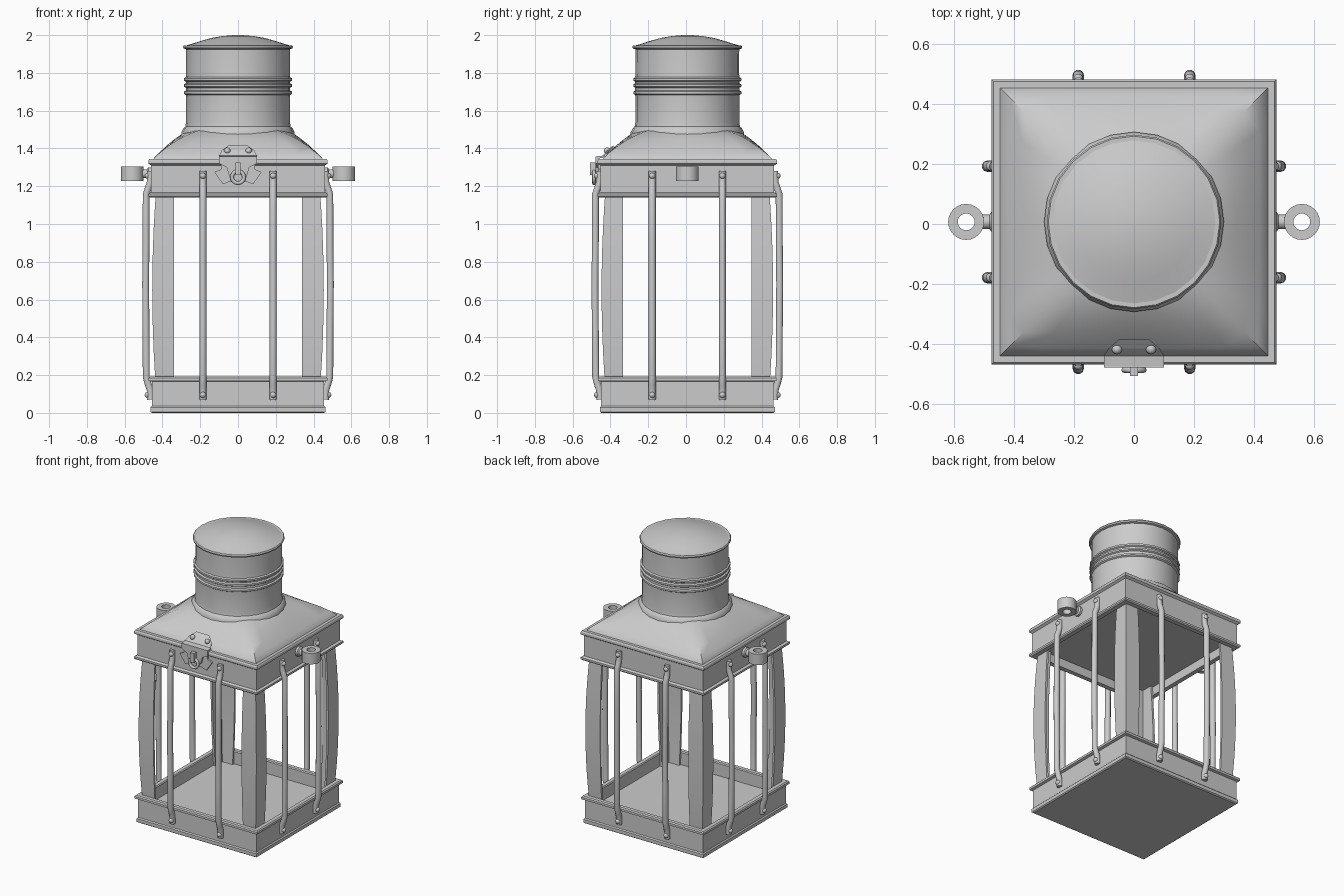
import bpy, bmesh
from math import sin, cos, pi, radians
from mathutils import Vector, Matrix

if "Cube" in bpy.data.objects:
    bpy.data.objects.remove(bpy.data.objects["Cube"])

YC = 0.007  # body axis in y


def finish(name, bm, smooth=None):
    bmesh.ops.remove_doubles(bm, verts=bm.verts, dist=1e-5)
    bmesh.ops.recalc_face_normals(bm, faces=bm.faces)
    me = bpy.data.meshes.new(name)
    bm.to_mesh(me)
    bm.free()
    ob = bpy.data.objects.new(name, me)
    bpy.context.collection.objects.link(ob)
    if smooth:
        bpy.ops.object.select_all(action='DESELECT')
        ob.select_set(True)
        bpy.context.view_layer.objects.active = ob
        bpy.ops.object.shade_smooth_by_angle(angle=radians(smooth))
    return ob


def skin(bm, rings, cyclic=False, caps=True):
    """Bridge equal-length rings of points with quads."""
    vs = [[bm.verts.new(p) for p in r] for r in rings]
    n = len(vs[0])
    pairs = list(zip(vs, vs[1:])) + ([(vs[-1], vs[0])] if cyclic else [])
    for a, b in pairs:
        for i in range(n):
            j = (i + 1) % n
            bm.faces.new((a[i], a[j], b[j], b[i]))
    if caps and not cyclic:
        bm.faces.new(vs[0][::-1])
        bm.faces.new(vs[-1])


def ring(r, z, n, square=0.0, center=(0, YC)):
    """Circle of radius r blended towards a square of half-size r."""
    pts = []
    for i in range(n):
        a = pi / 4 + 2 * pi * i / n
        c, s = cos(a), sin(a)
        k = r * (1 - square + square / max(abs(c), abs(s)))
        pts.append((center[0] + k * c, center[1] + k * s, z))
    return pts


def loft(name, prof, n, square=0.0, smooth=None, cyclic=False, center=(0, YC)):
    bm = bmesh.new()
    rings = [ring(p[0], p[1], n, p[2] if len(p) > 2 else square, center) for p in prof]
    skin(bm, rings, cyclic)
    return finish(name, bm, smooth)


def plate(name, outline, y0, y1):
    """Flat plate: x,z outline extruded along y."""
    bm = bmesh.new()
    skin(bm, [[(x, y, z) for x, z in outline] for y in (y0, y1)])
    return finish(name, bm)


def ball(name, loc, r, squash=(1, 1, 1)):
    bm = bmesh.new()
    bmesh.ops.create_uvsphere(bm, u_segments=12, v_segments=8, radius=r)
    bmesh.ops.scale(bm, vec=squash, verts=bm.verts)
    bmesh.ops.translate(bm, vec=loc, verts=bm.verts)
    return finish(name, bm, 60)


# Base tray with beads and recessed floor
loft("base_tray", [(0.455, 0), (0.463, 0.006), (0.463, 0.029), (0.456, 0.036),
                   (0.456, 0.165), (0.473, 0.17), (0.473, 0.185), (0.466, 0.192),
                   (0.44, 0.192), (0.435, 0.185), (0.435, 0.10)], 4, 1)

# Upper frame with ceiling and lips
loft("upper_frame", [(0.437, 1.20), (0.437, 1.14), (0.468, 1.14), (0.475, 1.147),
                     (0.475, 1.16), (0.46, 1.168), (0.46, 1.31), (0.475, 1.32),
                     (0.475, 1.336), (0.469, 1.345), (0.45, 1.345)], 4, 1)

# Pillow roof: square eaves blending into a round neck
loft("roof", [(0.45, 1.335, 1), (0.447, 1.347, 1), (0.42, 1.375, 0.97), (0.38, 1.413, 0.9),
              (0.34, 1.446, 0.78), (0.30, 1.475, 0.55), (0.265, 1.495, 0.25),
              (0.23, 1.51, 0)], 40, smooth=50)

# Chimney with neck flange, three beads and rim
prof = [(0.30, 1.47), (0.30, 1.485), (0.288, 1.508), (0.279, 1.515), (0.275, 1.54), (0.275, 1.67)]
for z in (1.695, 1.733, 1.765):
    prof += [(0.276, z - 0.012), (0.286, z - 0.006), (0.286, z + 0.006), (0.276, z + 0.012)]
prof += [(0.274, 1.80), (0.275, 1.925), (0.288, 1.929), (0.291, 1.938), (0.286, 1.946)]
loft("chimney", prof, 24, smooth=40)

# Domed cap
loft("chimney_cap", [(0.286, 1.942), (0.25, 1.952), (0.20, 1.968), (0.14, 1.985),
                     (0.08, 1.995), (0.03, 1.9995), (0.004, 2.0)], 24, smooth=40)

# Corner posts: L-section strips bowed outwards
for k in range(4):
    bm = bmesh.new()
    rings = []
    for i in range(11):
        t = -1 + 2 * i / 10
        o = 0.432 + 0.022 * (1 - t * t)
        i0, th = 0.34, 0.014
        sec = [(i0, o), (o, o), (o, i0), (o - th, i0), (o - th, o - th), (i0, o - th)]
        rings.append([(x, y, 0.65 + 0.55 * t) for x, y in sec])
    skin(bm, rings)
    bmesh.ops.transform(bm, matrix=Matrix.Translation((0, YC, 0)) @ Matrix.Rotation(k * pi / 2, 4, 'Z'),
                        verts=bm.verts)
    finish("corner_post", bm, 30)

# Guard bars, two on each side, with rivets at both ends
path = [(0.463, 1.28), (0.465, 1.22), (0.475, 1.19), (0.486, 1.16), (0.487, 0.90), (0.489, 0.68),
        (0.487, 0.44), (0.486, 0.19), (0.475, 0.15), (0.465, 0.12), (0.463, 0.07)]
for k in range(4):
    rot = Matrix.Translation((0, YC, 0)) @ Matrix.Rotation(k * pi / 2, 4, 'Z')
    for x in (-0.186, 0.186):
        bm = bmesh.new()
        rings = []
        for j, (d, z) in enumerate(path):
            p, q = path[max(j - 1, 0)], path[min(j + 1, len(path) - 1)]
            t = Vector((q[0] - p[0], q[1] - p[1])).normalized()
            r = 0.019
            rings.append([rot @ Vector((x + r * cos(a), -(d - t.y * r * sin(a)), z + t.x * r * sin(a)))
                          for a in [2 * pi * i / 10 for i in range(10)]])
        skin(bm, rings)
        finish("guard_bar", bm, 50)
        for z in (1.255, 0.095):
            ball("bar_rivet", rot @ Vector((x, -0.478, z)), 0.016)

# Carrying eyes on both sides
for s in (-1, 1):
    loft("side_eye", [(0.06, 1.228), (0.06, 1.304), (0.028, 1.304), (0.028, 1.228)], 24,
         smooth=40, cyclic=True, center=(s * 0.56, YC))
    bm = bmesh.new()
    skin(bm, [[(s * x, YC + r * cos(a), 1.266 + r * sin(a)) for a in [2 * pi * i / 14 for i in range(14)]]
              for x, r in ((0.45, 0.034), (0.475, 0.034), (0.482, 0.024), (0.515, 0.024))])
    finish("eye_stem", bm, 40)

# Front latch: lower plate, hinged hasp, roof leaf, staple ring
F = YC - 0.46
plate("latch_plate", [(-0.08, 1.21), (-0.05, 1.222), (0.05, 1.222), (0.08, 1.21), (0.125, 1.275),
                      (0.09, 1.29), (0.09, 1.33), (-0.09, 1.33), (-0.09, 1.29), (-0.125, 1.275)],
      F + 0.005, F - 0.012)
plate("latch_hasp", [(-0.045, 1.25), (0, 1.215), (0.045, 1.25), (0.06, 1.30), (0.10, 1.32),
                     (0.10, 1.358), (-0.10, 1.358), (-0.10, 1.32), (-0.06, 1.30)], F - 0.01, F - 0.026)
bm = bmesh.new()
skin(bm, [[(x, y, z) for x in (-w, w)] + [(x, y, z - 0.012) for x in (w, -w)]
          for y, z, w in ((F - 0.02, 1.358, 0.10), (-0.44, 1.362, 0.10),
                          (-0.415, 1.39, 0.085), (-0.385, 1.416, 0.05))])
finish("roof_leaf", bm)
for x in (-0.057, 0.057):
    ball("leaf_rivet", (x, -0.418, 1.388), 0.017)
bm = bmesh.new()
skin(bm, [[((0.032 + 0.010 * cos(b)) * cos(a), F - 0.034 + 0.010 * sin(b),
            1.248 + (0.032 + 0.010 * cos(b)) * sin(a)) for b in [2 * pi * j / 8 for j in range(8)]]
          for a in [2 * pi * i / 16 for i in range(16)]], cyclic=True)
finish("latch_ring", bm, 50)
plate("latch_staple", [(-0.014, 1.26), (0.014, 1.26), (0.014, 1.325), (-0.014, 1.325)], F, F - 0.054)
